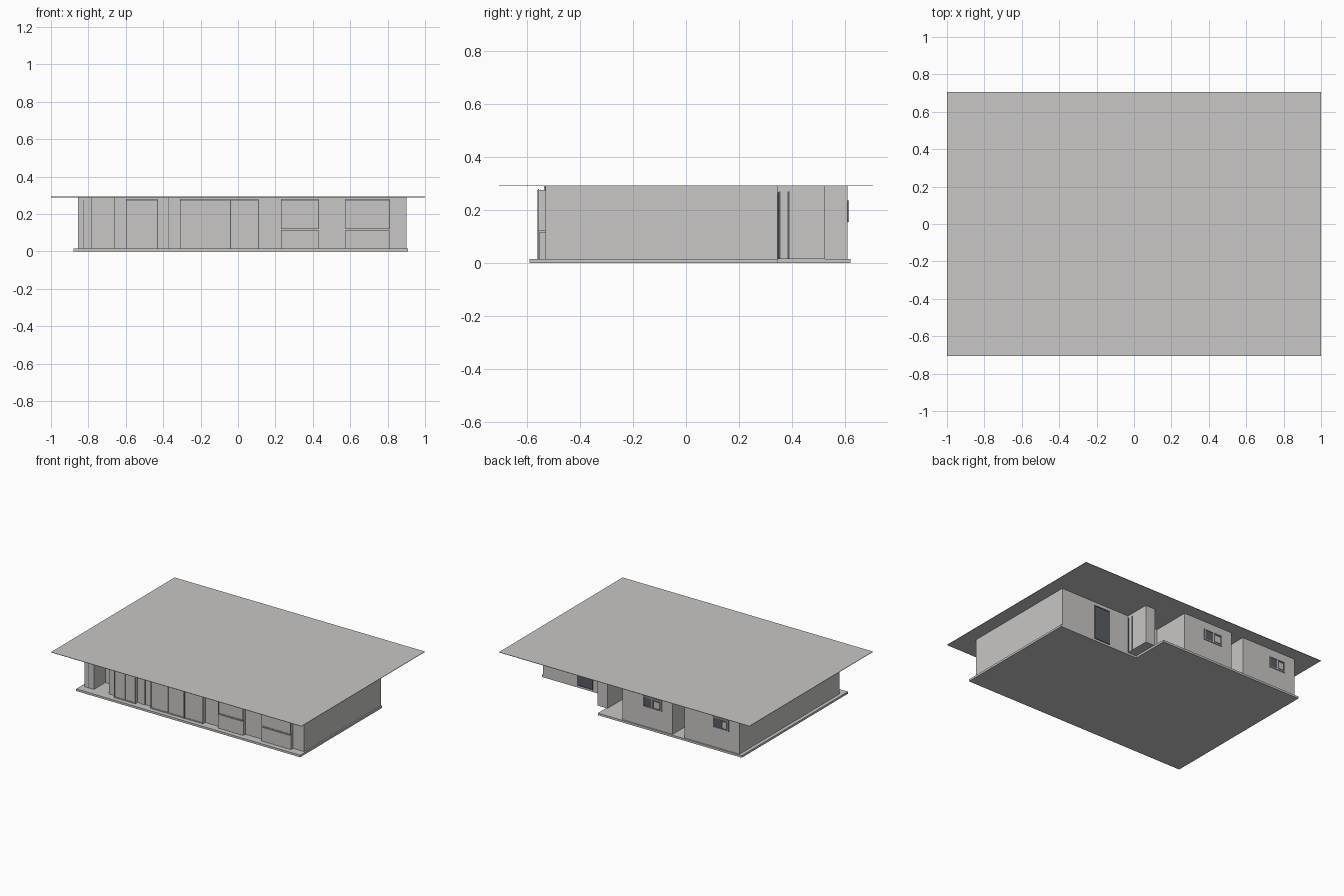
import bpy, bmesh

old = bpy.data.objects.get("Cube")
if old:
    bpy.data.objects.remove(old, do_unlink=True)


def material(name, rgb):
    m = bpy.data.materials.new(name)
    m.use_nodes = True
    m.diffuse_color = (*rgb, 1)
    m.node_tree.nodes["Principled BSDF"].inputs["Base Color"].default_value = (*rgb, 1)
    return m


PLASTER = material("pale grey plaster", (0.58, 0.57, 0.56))
DARK = material("dark slate", (0.1, 0.11, 0.13))

FLOOR, ROOF = 0.015, 0.29
FRONT, BACK, SIDE_BACK = -0.53, 0.61, 0.345


def prism(name, outline, z0, z1, mat=PLASTER):
    """Extrude a flat outline upward."""
    bm = bmesh.new()
    face = bm.faces.new([bm.verts.new((x, y, z0)) for x, y in outline])
    top = bmesh.ops.extrude_face_region(bm, geom=[face])["geom"]
    verts = [v for v in top if isinstance(v, bmesh.types.BMVert)]
    bmesh.ops.translate(bm, verts=verts, vec=(0, 0, z1 - z0))
    bmesh.ops.recalc_face_normals(bm, faces=bm.faces)
    mesh = bpy.data.meshes.new(name)
    bm.to_mesh(mesh)
    bm.free()
    mesh.materials.append(mat)
    obj = bpy.data.objects.new(name, mesh)
    bpy.context.collection.objects.link(obj)
    return obj


def box(name, x0, x1, y0, y1, z0, z1, mat=PLASTER):
    return prism(name, [(x0, y0), (x1, y0), (x1, y1), (x0, y1)], z0, z1, mat)


def frame(name, x0, x1, y0, y1, z0, z1, posts, mat=PLASTER, w=0.006):
    """Rails at top and bottom with upright posts between them."""
    box(name + "_sill", x0, x1, y0, y1, z0, z0 + w, mat)
    box(name + "_head", x0, x1, y0, y1, z1 - w, z1, mat)
    for i, x in enumerate([x0 + w / 2, *posts, x1 - w / 2]):
        box(f"{name}_post_{i}", x - w / 2, x + w / 2, y0, y1, z0 + w, z1 - w, mat)


# Floor slab with the cut back corner, and the flat roof
prism("floor_slab", [(-0.88, -0.59), (0.91, -0.59), (0.91, SIDE_BACK),
                     (0.27, SIDE_BACK), (0.27, 0.62), (-0.88, 0.62)], 0, FLOOR)
box("flat_roof", -1, 1, -0.705, 0.705, ROOF, ROOF + 0.003)

# Walls, with a front recess, an entrance porch and a back recess
prism("walls", [
    (-0.855, FRONT), (-0.78, FRONT), (-0.78, -0.4), (-0.66, -0.4), (-0.66, FRONT),
    (0.9, FRONT), (0.9, SIDE_BACK), (0.34, SIDE_BACK), (0.34, 0.525), (0.26, 0.525),
    (0.26, 0.33), (0.08, 0.33), (0.08, BACK), (-0.32, BACK), (-0.32, 0.42),
    (-0.415, 0.42), (-0.415, BACK), (-0.855, BACK)], FLOOR, ROOF)

# Projecting front glazing: x range, sill height and dividing posts
BAY = FRONT - 0.024
bays = [("narrow_glazing", -0.6, -0.43, FLOOR, [-0.515]),
        ("wide_glazing", -0.31, 0.11, FLOOR, [-0.17, -0.04]),
        ("small_window", 0.23, 0.43, 0.12, [0.33]),
        ("large_window", 0.575, 0.81, 0.12, [0.69])]
for name, x0, x1, sill, posts in bays:
    box(name + "_pane", x0, x1, BAY, FRONT, sill, 0.276)
    frame(name, x0, x1, BAY - 0.004, BAY, sill, 0.28, posts)
    box(name + "_top_gap", x0, x1, BAY - 0.005, BAY - 0.004, 0.272, 0.276, DARK)
    box(name + "_side_gap", x1 - 0.003, x1, BAY - 0.005, BAY - 0.004, sill, 0.276, DARK)
    if sill > FLOOR:
        box(name + "_lower_panel", x0, x1, BAY, FRONT, FLOOR, sill - 0.005)
box("wide_glazing_dark_post", -0.042, -0.038, BAY - 0.006, BAY - 0.004, FLOOR, 0.276, DARK)

# Narrow pilaster and dark joint on the front wall
box("front_pilaster", -0.4, -0.372, FRONT - 0.006, FRONT, FLOOR, ROOF)
box("front_joint", -0.373, -0.369, FRONT - 0.003, FRONT, FLOOR, ROOF, DARK)
box("corner_joint", -0.827, -0.823, FRONT - 0.003, FRONT, FLOOR, 0.275, DARK)

# Small back windows
for name, x0, x1 in [("back_window_left", -0.235, -0.085), ("back_window_right", -0.77, -0.64)]:
    mid = (x0 + x1) / 2
    box(name + "_pane", x0, x1, BACK, BACK + 0.002, 0.155, 0.235, DARK)
    frame(name, x0, x1, BACK, BACK + 0.006, 0.155, 0.235, [mid])
    box(name + "_sash", x0 + 0.015, mid - 0.015, BACK, BACK + 0.004, 0.17, 0.215)

# Back glass door, porch door and sidelight
box("back_door", 0.5, 0.625, SIDE_BACK, SIDE_BACK + 0.003, FLOOR, 0.265, DARK)
frame("back_door", 0.5, 0.625, SIDE_BACK, SIDE_BACK + 0.006, FLOOR, 0.265, [], DARK)
frame("porch_door", 0.1, 0.24, 0.33, 0.336, FLOOR, 0.265, [0.17])
for i, y in enumerate((0.353, 0.387)):
    box(f"sidelight_joint_{i}", 0.34, 0.344, y - 0.003, y + 0.003, FLOOR, 0.27, DARK)
box("recess_door", -0.4, -0.335, 0.42, 0.424, FLOOR, 0.265)
